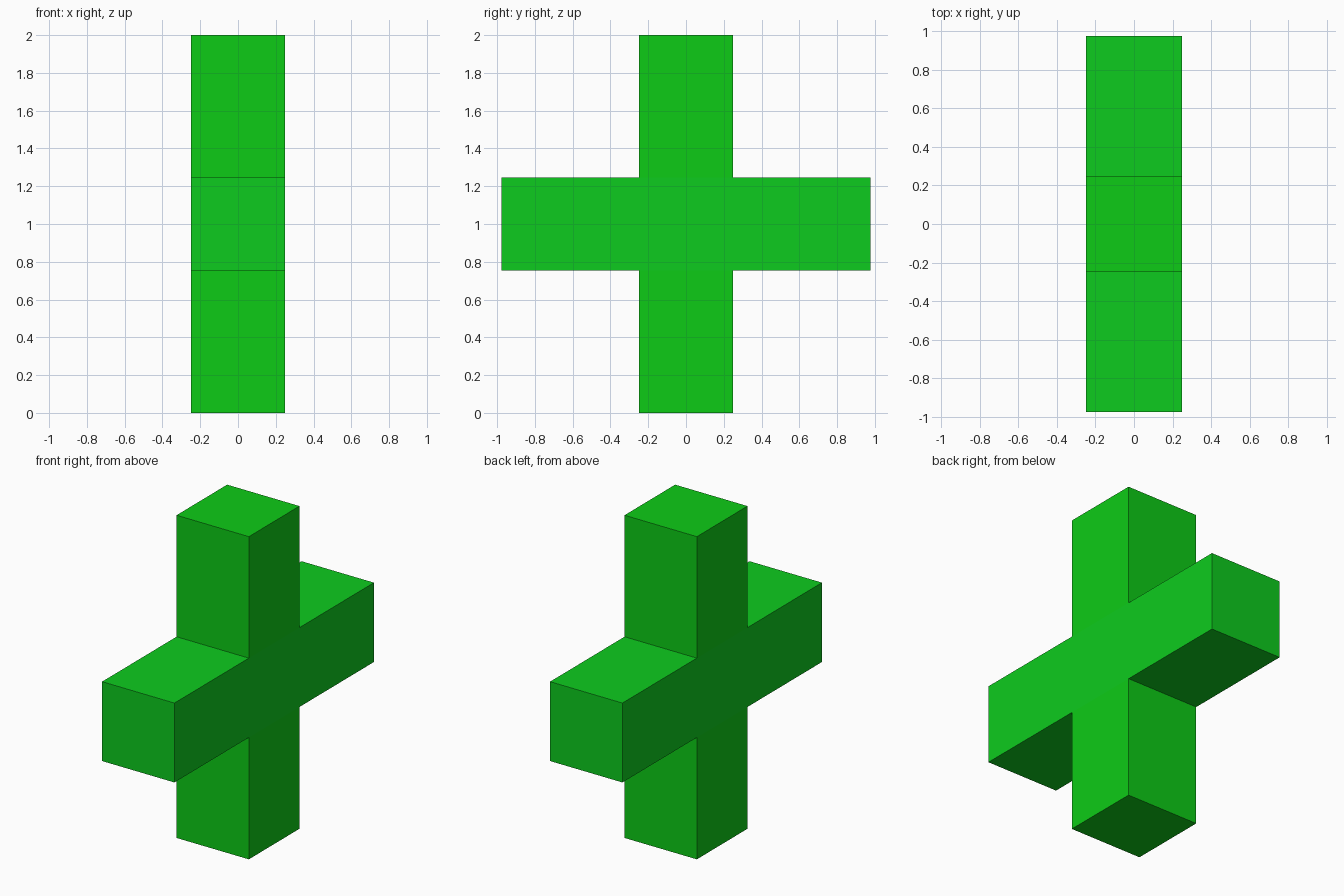
import bpy

if "Cube" in bpy.data.objects:
    bpy.data.objects.remove(bpy.data.objects["Cube"])

HALF = 0.248          # half thickness of the post and beam
BEAM_Z = (0.755, 1.247)


def material(name, color):
    mat = bpy.data.materials.new(name)
    mat.diffuse_color = color
    mat.use_nodes = True
    mat.node_tree.nodes["Principled BSDF"].inputs["Base Color"].default_value = mat.diffuse_color
    return mat


def box(name, half_x, half_y, z0, z1, mat):
    bpy.ops.mesh.primitive_cube_add(size=1, location=(0, 0, (z0 + z1) / 2))
    obj = bpy.context.object
    obj.name = obj.data.name = name
    obj.scale = (2 * half_x, 2 * half_y, z1 - z0)
    bpy.ops.object.transform_apply(location=False, rotation=False, scale=True)
    obj.data.materials.append(mat)
    return obj


post_green = material("post_green", (0.004, 0.6, 0.008, 1))
beam_green = material("beam_green", (0.004, 0.6, 0.013, 1))

# Horizontal beam running front to back
box("cross_beam", HALF, 0.977, *BEAM_Z, beam_green)

# Upright post, above and below the beam
for name, z0, z1 in (("lower_post", 0, BEAM_Z[0]), ("upper_post", BEAM_Z[1], 2)):
    box(name, HALF, HALF, z0, z1, post_green)
